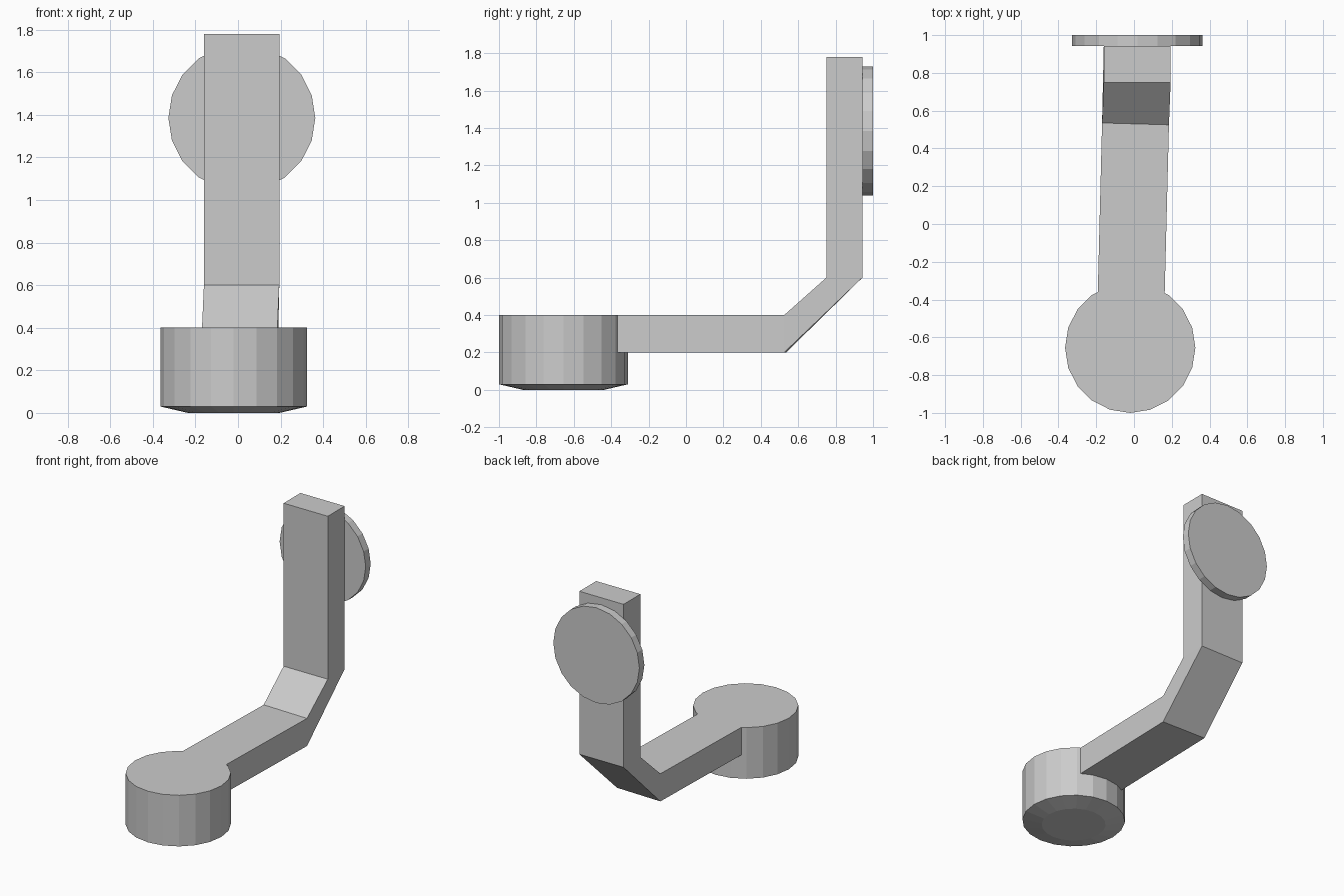
import bpy, bmesh
from math import radians
from mathutils import Matrix, Vector

if "Cube" in bpy.data.objects:
    bpy.data.objects.remove(bpy.data.objects["Cube"])

SIDES, R = 20, 0.345


def make_object(name, bm):
    bmesh.ops.recalc_face_normals(bm, faces=bm.faces)
    mesh = bpy.data.meshes.new(name)
    bm.to_mesh(mesh)
    bm.free()
    ob = bpy.data.objects.new(name, mesh)
    bpy.context.collection.objects.link(ob)
    return ob


def loft(name, rings):
    """Skin a list of closed rings and cap both ends."""
    bm = bmesh.new()
    rows = [[bm.verts.new(p) for p in ring] for ring in rings]
    n = len(rows[0])
    for a, b in zip(rows, rows[1:]):
        for i in range(n):
            j = (i + 1) % n
            bm.faces.new((a[i], a[j], b[j], b[i]))
    bm.faces.new(rows[0])
    bm.faces.new(rows[-1])
    return make_object(name, bm)


def circle(r, z):
    return [Matrix.Rotation(radians(360 * i / SIDES), 3, 'Z') @ Vector((r, 0, 0)) + Vector((0, 0, z))
            for i in range(SIDES)]


# round base with a shallow chamfer underneath
base = loft("round_base", [circle(0.215, 0), circle(R, 0.03), circle(R, 0.4)])
base.data.transform(Matrix.Translation((-0.02, -0.655, 0)))

# bent arm: inner edge (y, z), outer edge (y, z), centre x, end skew
sections = [
    ((-0.5, 0.4), (-0.5, 0.2), -0.018, 0.005),
    ((0.53, 0.4), (0.53, 0.2), 0.008, 0.005),
    ((0.75, 0.6), (0.943, 0.6), 0.017, 0),
    ((0.75, 1.78), (0.943, 1.78), 0.017, 0),
]
W = 0.177
arm = loft("bent_arm", [
    [(cx - W, yi + s, zi), (cx + W, yi - s, zi), (cx + W, yo - s, zo), (cx - W, yo + s, zo)]
    for (yi, zi), (yo, zo), cx, s in sections])

# trim the arm where it meets the base
trim = arm.modifiers.new("trim", 'BOOLEAN')
trim.operation = 'DIFFERENCE'
trim.solver = 'EXACT'
cutter = base.copy()
cutter.data = base.data.copy()
cutter.name = "base_cutter"
for v in cutter.data.vertices:
    if v.co.z > 0.3:
        v.co.z = 0.5
cutter.hide_render = True
bpy.context.collection.objects.link(cutter)
trim.object = cutter
bpy.context.view_layer.objects.active = arm
bpy.ops.object.modifier_apply(modifier="trim")
bpy.data.objects.remove(cutter)

# thin disc on the back of the upright
disc = loft("back_disc", [circle(R, 0), circle(R, 0.057)])
disc.data.transform(Matrix.Translation((0.018, 1.0, 1.385)) @ Matrix.Rotation(radians(90), 4, 'X'))
